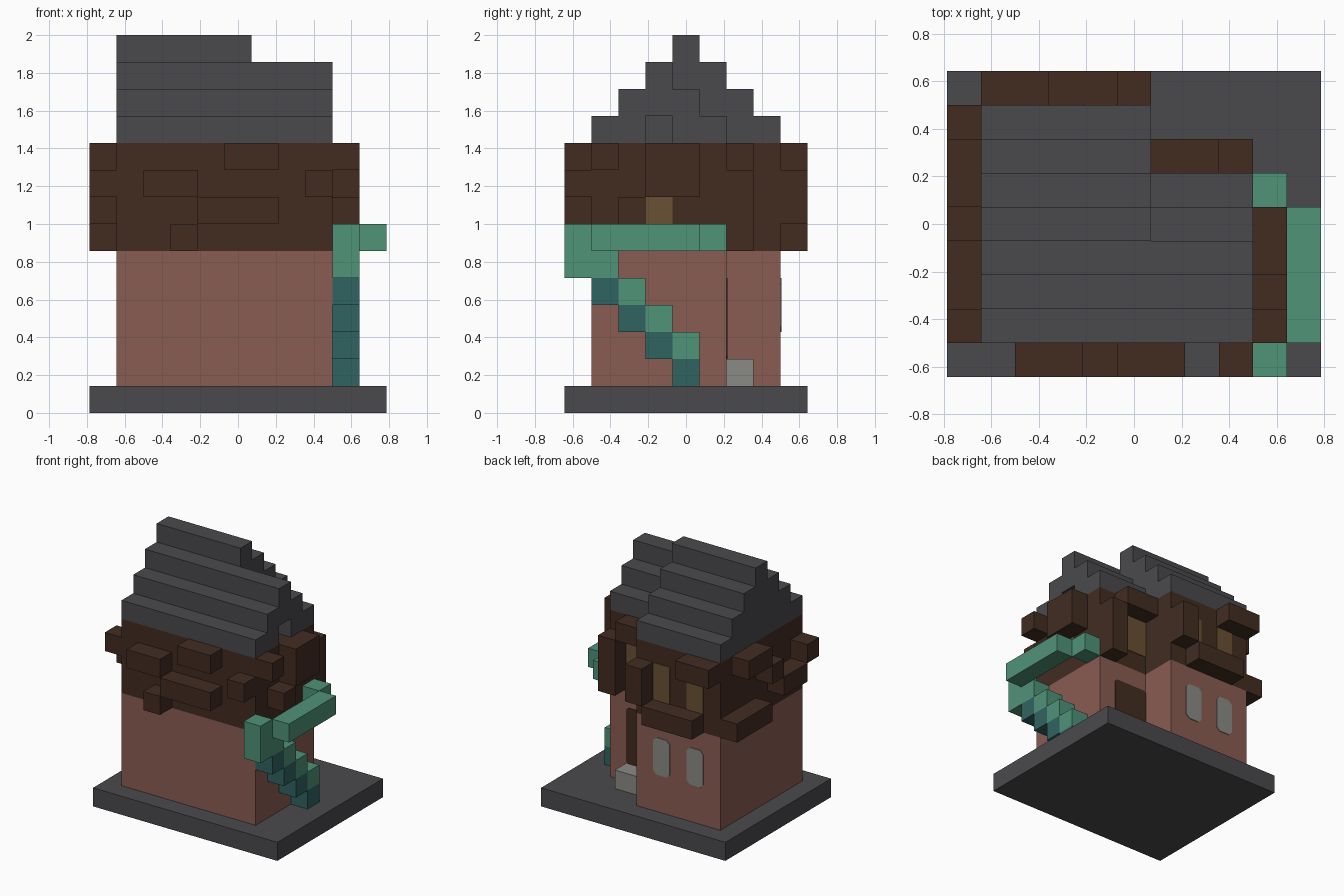
import bpy
import bmesh

U = 1 / 7                      # one block
OX, OY = -5.5 * U, -4.5 * U    # corner of the block grid

cube = bpy.data.objects.get("Cube")
if cube:
    bpy.data.objects.remove(cube, do_unlink=True)


def linear(c):
    c /= 255
    return c / 12.92 if c <= 0.04045 else ((c + 0.055) / 1.055) ** 2.4


def material(name, r, g, b):
    m = bpy.data.materials.new(name)
    m.use_nodes = True
    col = (linear(r), linear(g), linear(b), 1)
    m.diffuse_color = col
    m.node_tree.nodes["Principled BSDF"].inputs["Base Color"].default_value = col
    return m


slate = material("slate_grey", 74, 74, 77)
brick = material("brick_pink", 137, 92, 82)
timber = material("dark_timber", 66, 44, 33)
green = material("sea_green", 79, 147, 121)
teal = material("deep_teal", 48, 99, 97)
gold = material("dim_gold", 106, 80, 52)
stone = material("pale_stone", 138, 138, 134)


def finish(name, bm, mat):
    bmesh.ops.recalc_face_normals(bm, faces=bm.faces)
    me = bpy.data.meshes.new(name)
    bm.to_mesh(me)
    bm.free()
    me.materials.append(mat)
    ob = bpy.data.objects.new(name, me)
    bpy.context.collection.objects.link(ob)
    return ob


def blocks(name, mat, *boxes):
    """Boxes given in block units as ((x0, x1), (y0, y1), (z0, z1))."""
    bm = bmesh.new()
    for (x0, x1), (y0, y1), (z0, z1) in boxes:
        vs = bmesh.ops.create_cube(bm, size=1)["verts"]
        for v in vs:
            v.co.x = OX + U * (x1 if v.co.x > 0 else x0)
            v.co.y = OY + U * (y1 if v.co.y > 0 else y0)
            v.co.z = U * (z1 if v.co.z > 0 else z0)
    return finish(name, bm, mat)


def plate(name, mat, x, y, z, cut):
    """Thin panel on a rear wall, with corners cut by the given amount."""
    (x0, x1), (z0, z1) = x, z
    ring = [(x0 + cut, z0), (x1 - cut, z0), (x1, z0 + cut), (x1, z1 - cut),
            (x1 - cut, z1), (x0 + cut, z1), (x0, z1 - cut), (x0, z0 + cut)]
    bm = bmesh.new()
    f = bm.faces.new([bm.verts.new((OX + U * a, OY + U * y, U * b)) for a, b in ring])
    out = bmesh.ops.extrude_face_region(bm, geom=[f])["geom"]
    for v in out:
        if isinstance(v, bmesh.types.BMVert):
            v.co.y += 0.005
    return finish(name, bm, mat)


# Base and L-shaped walls
blocks("base_slab", slate, ((0, 11), (0, 9), (0, 1)))
blocks("lower_wall", brick, ((1, 9), (1, 6), (1, 6)), ((1, 6), (6, 8), (1, 6)))
blocks("upper_wall", timber, ((1, 9), (1, 6), (6, 10)), ((1, 6), (6, 8), (6, 10)))

# Stepped roofs; the lower one has an opening in its gable
blocks("main_roof", slate, *[((1, 6), (1 + k, 8 - k), (10 + k, 11 + k)) for k in range(4)])
blocks("side_roof", slate,
       ((6, 8), (1, 6), (10, 11)), ((8, 9), (1, 3), (10, 11)), ((8, 9), (4, 6), (10, 11)),
       ((6, 9), (2, 5), (11, 12)), ((6, 9), (3, 4), (12, 13)))

# Timber blocks standing out from each wall
blocks("front_timbers", timber,
       ((2, 4), (0, 1), (8, 9)), ((5, 7), (0, 1), (9, 10)), ((4, 7), (0, 1), (7, 8)),
       ((3, 4), (0, 1), (6, 7)), ((8, 9), (0, 1), (8, 9)))
blocks("right_timbers", timber,
       ((0, 1), (1, 2), (8, 9)), ((0, 1), (2, 4), (7, 8)), ((0, 1), (4, 5), (8, 9)),
       ((0, 1), (5, 7), (9, 10)), ((0, 1), (5, 8), (6, 7)))
blocks("left_timbers", timber,
       ((9, 10), (1, 2), (9, 10)), ((9, 10), (2, 3), (7, 8)), ((9, 10), (3, 5), (8, 10)))
blocks("back_timbers", timber,
       ((5, 6), (8, 9), (7, 9)), ((2, 5), (8, 9), (6, 7)), ((1, 3), (8, 9), (9, 10)))
blocks("porch_timbers", timber, ((6, 8), (6, 7), (9, 10)), ((8, 9), (6, 7), (6, 9)))

# Walkway and staircase
blocks("walkway", green,
       ((9, 10), (0, 1), (5, 7)), ((9, 10), (1, 2), (5, 6)),
       ((10, 11), (1, 5), (6, 7)), ((9, 10), (5, 6), (6, 7)))
blocks("stair_treads", green, *[((9, 10), (2 + k, 3 + k), (4 - k, 5 - k)) for k in range(3)])
blocks("stair_risers", teal, *[((9, 10), (1 + k, 2 + k), (4 - k, 5 - k)) for k in range(4)])

# Door, step and windows
blocks("door_step", stone, ((6, 8), (6, 7), (1, 2)))
plate("door", timber, (6, 8), 6, (2, 5), 0.1)
plate("porch_window", gold, (6, 8), 6, (7, 9), 0.01)
for i, x in enumerate((2, 4)):
    plate(f"lower_window_{i}", stone, (x, x + 1), 8, (3, 5), 0.2)
    plate(f"upper_window_{i}", gold, (x, x + 1), 8, (7, 9), 0.01)
blocks("side_window", gold, ((9, 9.04), (3, 4), (7, 8)))
